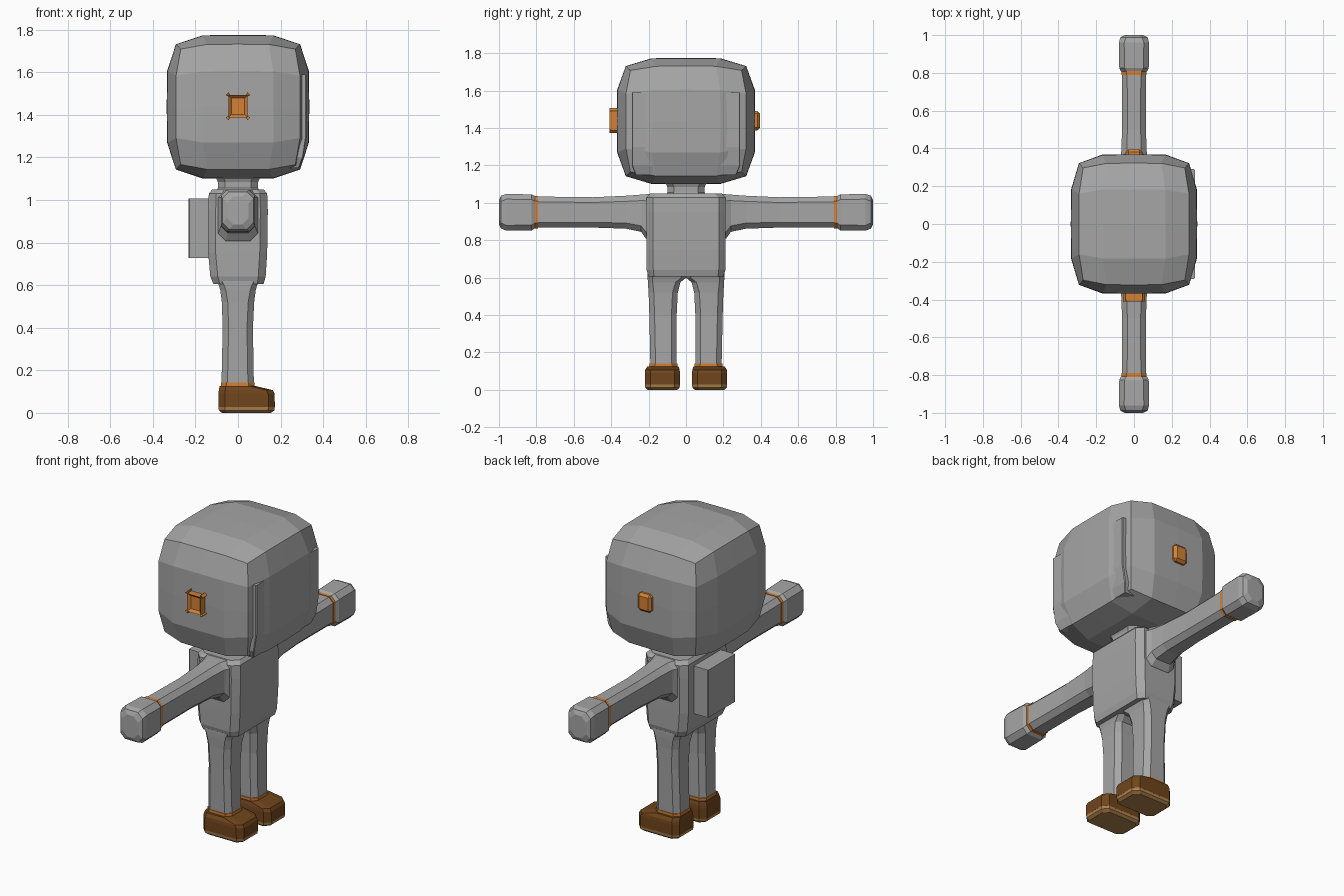
import bpy, bmesh
from mathutils import Vector


def material(name, rgb):
    m = bpy.data.materials.new(name)
    m.diffuse_color = (*rgb, 1)
    return m


GREY = material("light grey", (0.38, 0.38, 0.38))
ORANGE = material("orange", (0.66, 0.22, 0.035))
BROWN = material("dark brown", (0.16, 0.06, 0.012))
TAN = material("tan sole", (0.42, 0.22, 0.07))


def finish(name, bm, mat):
    bmesh.ops.recalc_face_normals(bm, faces=bm.faces)
    me = bpy.data.meshes.new(name)
    bm.to_mesh(me)
    bm.free()
    me.materials.append(mat)
    ob = bpy.data.objects.new(name, me)
    bpy.context.collection.objects.link(ob)
    return ob


def loft(name, axis, rings, mat, side=1):
    """Skin chamfered rectangles (t, u0, u1, v0, v1, chamfer) along an axis.
    axis y: u=x, v=z; axis z: u=x, v=y. side=-1 mirrors in y."""
    bm = bmesh.new()
    loops = []
    for t, u0, u1, v0, v1, c in rings:
        pts = [(u0 + c, v0), (u1 - c, v0), (u1, v0 + c), (u1, v1 - c),
               (u1 - c, v1), (u0 + c, v1), (u0, v1 - c), (u0, v0 + c)]
        loop = []
        for u, v in pts:
            x, y, z = (u, t, v) if axis == "y" else (u, v, t)
            loop.append(bm.verts.new((x, y * side, z)))
        loops.append(loop)
    for a, b in zip(loops, loops[1:]):
        for i in range(8):
            j = (i + 1) % 8
            bm.faces.new((a[i], a[j], b[j], b[i]))
    bm.faces.new(loops[0])
    bm.faces.new(loops[-1])
    return finish(name, bm, mat)


# Head: cube grid pulled onto a rounded-box surface
bm = bmesh.new()
bmesh.ops.create_cube(bm, size=2)
bmesh.ops.subdivide_edges(bm, edges=bm.edges[:], cuts=3, use_grid_fill=True)
for v in bm.verts:
    n = sum(abs(c) ** 5 for c in v.co) ** 0.2
    p = v.co / n
    v.co = Vector((p.x * 0.335, p.y * 0.37, 1.437 + p.z * 0.338))
finish("head", bm, GREY)

# Flat face plate on the head
loft("face_plate", "z", [
    (1.15, 0.2, 0.288, -0.27, 0.27, 0.004),
    (1.20, 0.2, 0.306, -0.29, 0.29, 0.004),
    (1.30, 0.2, 0.322, -0.29, 0.29, 0.004),
    (1.59, 0.2, 0.322, -0.29, 0.29, 0.004)], GREY)

# Neck
loft("neck", "z", [
    (1.03, -0.11, 0.11, -0.12, 0.12, 0.04),
    (1.055, -0.095, 0.095, -0.10, 0.10, 0.035),
    (1.085, -0.095, 0.095, -0.10, 0.10, 0.035),
    (1.12, -0.11, 0.11, -0.115, 0.115, 0.035)], GREY)

# Torso
loft("torso", "z", [
    (0.605, -0.115, 0.12, -0.20, 0.20, 0.03),
    (0.64, -0.13, 0.13, -0.21, 0.21, 0.035),
    (0.75, -0.14, 0.137, -0.212, 0.212, 0.035),
    (0.95, -0.14, 0.14, -0.212, 0.212, 0.035),
    (1.03, -0.137, 0.137, -0.21, 0.21, 0.035),
    (1.05, -0.12, 0.12, -0.19, 0.19, 0.035)], GREY)

# Backpack
loft("backpack", "z", [
    (0.728, -0.232, -0.12, -0.125, 0.125, 0.004),
    (1.007, -0.232, -0.12, -0.125, 0.125, 0.004)], GREY)

for s, side in ((1, "left"), (-1, "right")):
    # Ear
    ear = bmesh.new()
    bmesh.ops.create_cube(ear, size=1)
    for v in ear.verts:
        v.co = Vector((v.co.x * 0.088, s * (0.365 + v.co.y * 0.06),
                       1.44 + v.co.z * 0.104))
    bmesh.ops.bevel(ear, geom=ear.edges[:], offset=0.014, segments=1,
                    affect='EDGES')
    finish(side + "_ear", ear, ORANGE)

    # Arm, flared where it joins the shoulder
    loft(side + "_arm", "y", [
        (0.18, -0.105, 0.105, 0.79, 1.047, 0.035),
        (0.215, -0.092, 0.092, 0.81, 1.046, 0.035),
        (0.24, -0.08, 0.08, 0.845, 1.044, 0.032),
        (0.32, -0.07, 0.07, 0.862, 1.038, 0.03),
        (0.50, -0.063, 0.063, 0.868, 1.03, 0.028),
        (0.80, -0.064, 0.064, 0.868, 1.034, 0.028)], GREY, s)
    loft(side + "_wrist_band", "y", [
        (0.79, -0.067, 0.067, 0.864, 1.037, 0.028),
        (0.815, -0.067, 0.067, 0.864, 1.037, 0.028)], ORANGE, s)

    # Hand
    loft(side + "_hand", "y", [
        (0.807, -0.068, 0.068, 0.865, 1.036, 0.028),
        (0.825, -0.078, 0.078, 0.853, 1.045, 0.028),
        (0.96, -0.08, 0.08, 0.852, 1.048, 0.028),
        (0.988, -0.072, 0.072, 0.862, 1.038, 0.03),
        (1.0, -0.05, 0.05, 0.885, 1.015, 0.03)], GREY, s)

    # Leg, widening into the hips
    loft(side + "_leg", "z", [
        (0.11, -0.078, 0.075, 0.05, 0.19, 0.028),
        (0.40, -0.072, 0.07, 0.05, 0.196, 0.028),
        (0.52, -0.076, 0.076, 0.044, 0.20, 0.028),
        (0.575, -0.083, 0.083, 0.03, 0.204, 0.026),
        (0.60, -0.09, 0.09, 0.0, 0.205, 0.025),
        (0.62, -0.10, 0.10, 0.0, 0.205, 0.025)], GREY, s)
    loft(side + "_ankle_band", "z", [
        (0.12, -0.081, 0.078, 0.046, 0.194, 0.028),
        (0.142, -0.081, 0.078, 0.046, 0.194, 0.028)], ORANGE, s)

    # Shoe and sole
    loft(side + "_shoe", "z", [
        (0.028, -0.092, 0.173, 0.032, 0.22, 0.03),
        (0.09, -0.092, 0.172, 0.032, 0.22, 0.03),
        (0.107, -0.09, 0.163, 0.034, 0.218, 0.03),
        (0.126, -0.086, 0.082, 0.04, 0.207, 0.028)], BROWN, s)
    loft(side + "_sole", "z", [
        (0.0, -0.075, 0.155, 0.048, 0.204, 0.025),
        (0.012, -0.09, 0.171, 0.034, 0.218, 0.03),
        (0.03, -0.092, 0.173, 0.032, 0.22, 0.03)], TAN, s)
